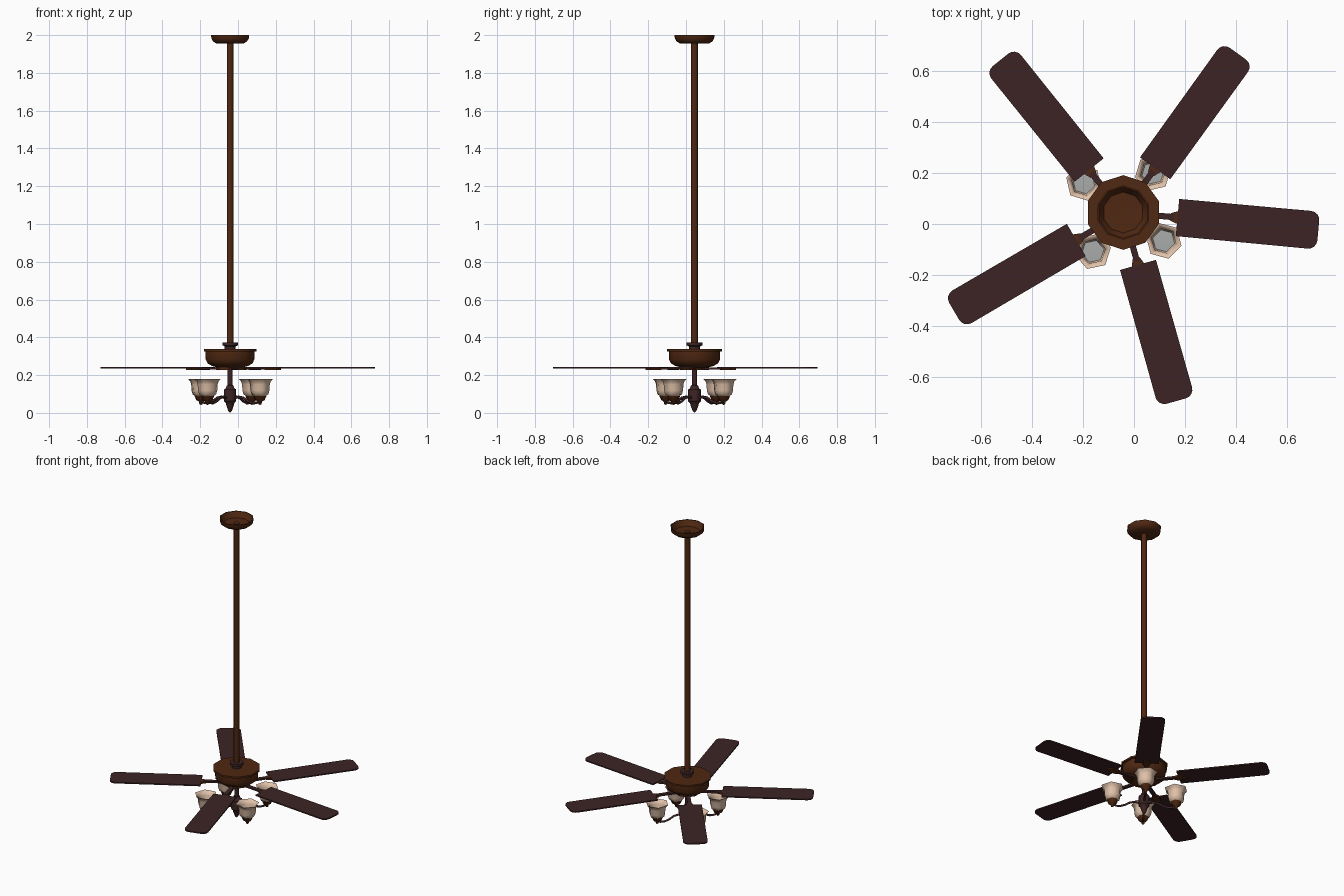
import bpy, bmesh, math
from mathutils import Matrix, Vector

if "Cube" in bpy.data.objects:
    bpy.data.objects.remove(bpy.data.objects["Cube"])

CX, CY = -0.042, 0.045                     # axis of the fan


def mat(name, r, g, b):
    m = bpy.data.materials.new(name)
    m.diffuse_color = (r, g, b, 1)
    m.use_nodes = True
    m.node_tree.nodes["Principled BSDF"].inputs["Base Color"].default_value = m.diffuse_color
    return m


BROWN = mat("bronze_brown", 0.080, 0.021, 0.006)
MAROON = mat("dark_maroon", 0.046, 0.017, 0.018)
GLASS = mat("cream_glass", 0.75, 0.54, 0.40)
GREY = mat("bulb_grey", 0.40, 0.41, 0.41)


def finish(bm, name, material, angle=40):
    bmesh.ops.recalc_face_normals(bm, faces=bm.faces)
    me = bpy.data.meshes.new(name)
    bm.to_mesh(me)
    bm.free()
    me.materials.append(material)
    for p in me.polygons:
        p.use_smooth = True
    me.set_sharp_from_angle(angle=math.radians(angle))
    ob = bpy.data.objects.new(name, me)
    bpy.context.collection.objects.link(ob)
    return ob


def lathe(name, profile, material, sides=10, x=CX, y=CY, turn=18, angle=40):
    """Revolve (radius, z) points; radius 0 closes to a point."""
    bm = bmesh.new()
    rings = []
    for r, z in profile:
        if r == 0:
            rings.append([bm.verts.new((x, y, z))] * sides)
        else:
            rings.append([bm.verts.new((x + r * math.cos(t), y + r * math.sin(t), z))
                          for t in (math.radians(turn + 360 * i / sides) for i in range(sides))])
    for a, b in zip(rings, rings[1:]):
        for i in range(sides):
            j = (i + 1) % sides
            quad = list(dict.fromkeys((a[i], a[j], b[j], b[i])))
            if len(quad) > 2:
                bm.faces.new(quad)
    return finish(bm, name, material, angle)


def plate(name, outline, z0, z1, material, deg):
    """Extrude a flat outline (radial, sideways) and turn it about the axis."""
    bm = bmesh.new()
    f = bm.faces.new([bm.verts.new((u, v, z0)) for u, v in outline])
    ext = bmesh.ops.extrude_face_region(bm, geom=[f])
    top = [g for g in ext["geom"] if isinstance(g, bmesh.types.BMVert)]
    bmesh.ops.translate(bm, verts=top, vec=(0, 0, z1 - z0))
    bm.transform(Matrix.Translation((CX, CY, 0)) @ Matrix.Rotation(math.radians(deg), 4, 'Z'))
    return finish(bm, name, material, 30)


def tube(name, pts, radius, material, deg, sides=6):
    """Sweep a round section along (radial, z) points."""
    bm = bmesh.new()
    rings = []
    for i, (u, z) in enumerate(pts):
        a, b = pts[max(i - 1, 0)], pts[min(i + 1, len(pts) - 1)]
        d = Vector((b[0] - a[0], 0, b[1] - a[1])).normalized()
        n = Vector((-d.z, 0, d.x))
        rings.append([bm.verts.new(Vector((u, 0, z)) + radius *
                      (n * math.cos(t) + Vector((0, 1, 0)) * math.sin(t)))
                      for t in (2 * math.pi * k / sides for k in range(sides))])
    for a, b in zip(rings, rings[1:]):
        for i in range(sides):
            j = (i + 1) % sides
            bm.faces.new((a[i], a[j], b[j], b[i]))
    bm.faces.new(rings[0])
    bm.faces.new(rings[-1])
    bm.transform(Matrix.Translation((CX, CY, 0)) @ Matrix.Rotation(math.radians(deg), 4, 'Z'))
    return finish(bm, name, material, 65)


# Ceiling canopy (hollow bowl) and long down rod
lathe("canopy", [(0, 1.955), (0.075, 1.955), (0.095, 1.967), (0.104, 1.983), (0.106, 2.0),
                 (0.100, 2.0), (0.080, 1.965), (0, 1.962)], BROWN)
lathe("down_rod", [(0, 0.34), (0.018, 0.34), (0.018, 1.968), (0, 1.968)], BROWN)

# Collar and motor housing
lathe("collar", [(0, 0.372), (0.043, 0.372), (0.043, 0.358), (0.030, 0.352),
                 (0.030, 0.33), (0, 0.33)], MAROON)
lathe("motor_housing", [(0, 0.337), (0.146, 0.337), (0.146, 0.326), (0.136, 0.324),
                        (0.136, 0.285), (0.125, 0.262), (0.100, 0.248), (0.078, 0.243),
                        (0.078, 0.228), (0, 0.228)], BROWN)

# Light kit stem, body and finial
lathe("light_stem", [(0, 0.232), (0.014, 0.232), (0.014, 0.13), (0, 0.13)], MAROON)
lathe("light_body", [(0, 0.148), (0.018, 0.146), (0.024, 0.130), (0.034, 0.124), (0.034, 0.062),
                     (0.024, 0.052), (0.021, 0.040), (0.010, 0.010), (0, 0.0)], MAROON)

# Blades (unevenly spaced) with their brackets
HALF, TIP, CORNER = 0.074, 0.766, 0.035
outline = [(0.213, HALF - 0.001), (0.213, -HALF + 0.001)]
for s in (-1, 1):
    arc = [(TIP - CORNER + CORNER * math.cos(t), s * (HALF - CORNER + CORNER * math.sin(t)))
           for t in (math.pi / 2 * k / 4 for k in range(5))]
    outline += arc[::-1] if s < 0 else arc
for i, deg in enumerate((-5.3, 54.2, 128.8, 210.3, 285.7), 1):
    plate(f"blade_{i}", outline, 0.234, 0.242, MAROON, deg)
    plate(f"bracket_arm_{i}", [(0.06, -0.012), (0.20, -0.012), (0.20, 0.012), (0.06, 0.012)],
          0.230, 0.241, MAROON, deg)
    plate(f"bracket_foot_{i}", [(0.185, -0.014), (0.21, -0.024), (0.25, -0.020), (0.27, 0),
                                (0.25, 0.020), (0.21, 0.024), (0.185, 0.014)],
          0.228, 0.2395, BROWN, deg)

# Four lamps: curved arm, cup, flared six-sided shade and bulb face
REACH = 0.193
for i, deg in enumerate((53, 143, 232, 325), 1):
    x = CX + REACH * math.cos(math.radians(deg))
    y = CY + REACH * math.sin(math.radians(deg))
    tube(f"lamp_arm_{i}", [(0.025, 0.078), (0.055, 0.085), (0.085, 0.080), (0.115, 0.062),
                           (0.145, 0.052), (0.172, 0.053), (REACH, 0.066)], 0.007, MAROON, deg)
    lathe(f"lamp_cup_{i}", [(0, 0.042), (0.008, 0.046), (0.012, 0.060), (0.026, 0.068),
                            (0.036, 0.090), (0, 0.092)], BROWN, 6, x, y, deg + 20, 65)
    lathe(f"lamp_shade_{i}", [(0.030, 0.088), (0.046, 0.098), (0.052, 0.118), (0.054, 0.150),
                              (0.059, 0.166), (0.072, 0.180), (0.068, 0.180), (0.055, 0.166),
                              (0.050, 0.150), (0.048, 0.118), (0.040, 0.100), (0.030, 0.092)],
          GLASS, 6, x, y, deg + 20, 65)
    lathe(f"bulb_{i}", [(0, 0.090), (0.043, 0.100), (0.046, 0.110), (0, 0.112)],
          GREY, 6, x, y, deg + 20, 65)
